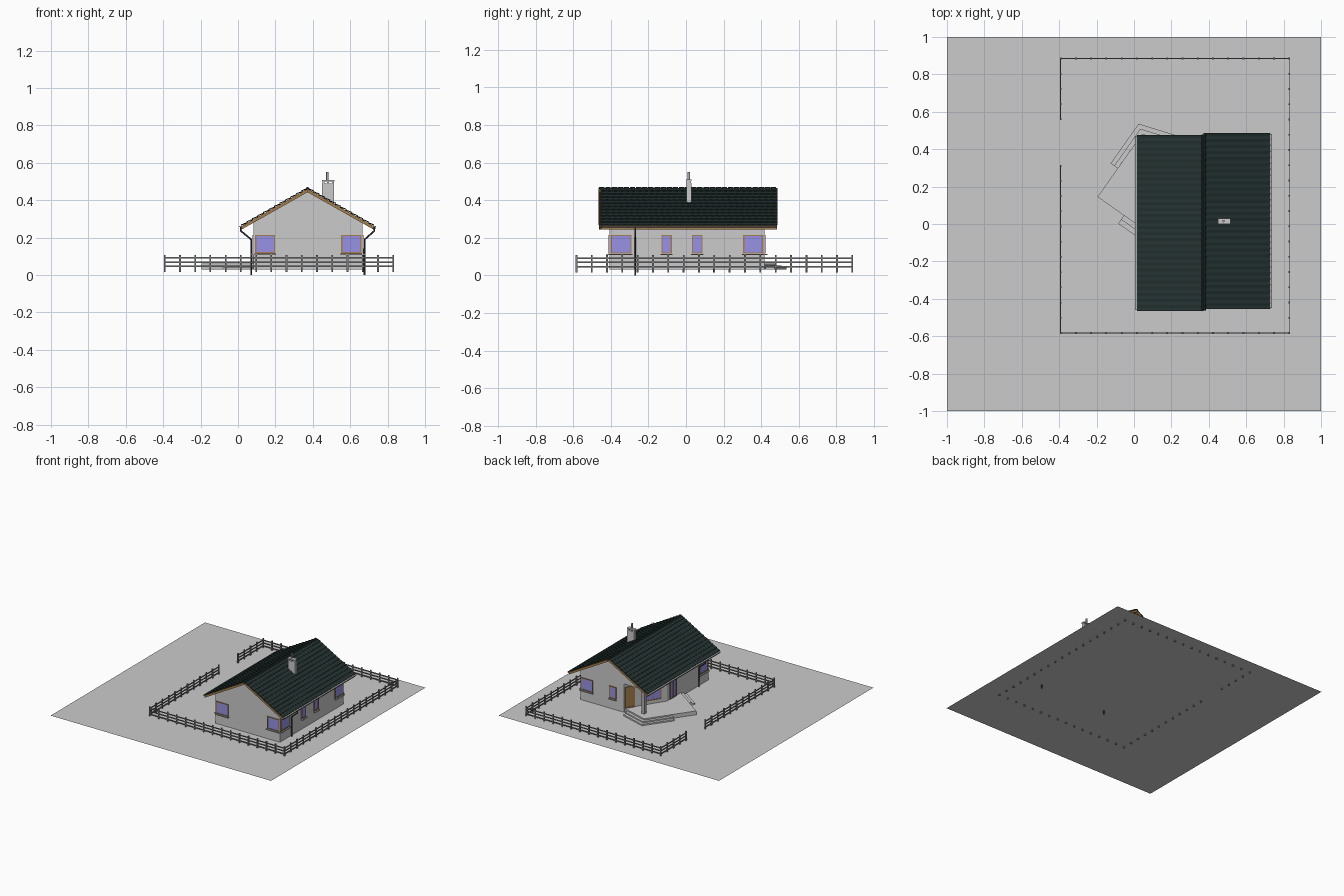
import bpy, bmesh, math
from mathutils import Vector

if "Cube" in bpy.data.objects:
    bpy.data.objects.remove(bpy.data.objects["Cube"])

def material(name, r, g, b):
    m = bpy.data.materials.new(name)
    m.diffuse_color = (r, g, b, 1)
    m.use_nodes = True
    m.node_tree.nodes["Principled BSDF"].inputs["Base Color"].default_value = m.diffuse_color
    return m

GREY = material("light_grey", .60, .60, .60)
STONE = material("stone_grey", .42, .42, .42)
FENCE = material("fence_grey", .22, .22, .22)
ROOF = material("dark_green_tile", .017, .031, .030)
WOOD = material("brown_wood", .38, .21, .075)
GLASS = material("blue_glass", .31, .29, .78)
DARK = material("dark_metal", .04, .04, .04)

def add(name, bm, mat):
    bmesh.ops.recalc_face_normals(bm, faces=bm.faces)
    me = bpy.data.meshes.new(name)
    bm.to_mesh(me)
    bm.free()
    me.materials.append(mat)
    ob = bpy.data.objects.new(name, me)
    bpy.context.collection.objects.link(ob)
    return ob

def prism(name, pts, a, b, mat, along="z"):
    """Extrude a 2D outline from a to b, along z (xy outline) or y (xz outline)."""
    at = (lambda p, t: (p[0], p[1], t)) if along == "z" else (lambda p, t: (p[0], t, p[1]))
    bm = bmesh.new()
    lo = [bm.verts.new(at(p, a)) for p in pts]
    hi = [bm.verts.new(at(p, b)) for p in pts]
    bm.faces.new(lo)
    bm.faces.new(hi)
    n = len(pts)
    for i in range(n):
        j = (i + 1) % n
        bm.faces.new((lo[i], lo[j], hi[j], hi[i]))
    return add(name, bm, mat)

def box(name, c, s, mat, rot=0):
    bm = bmesh.new()
    bmesh.ops.create_cube(bm, size=1)
    bmesh.ops.scale(bm, vec=s, verts=bm.verts)
    ob = add(name, bm, mat)
    ob.location, ob.rotation_euler.z = c, rot
    return ob

def tube(name, pts, r, mat):
    cu = bpy.data.curves.new(name, "CURVE")
    cu.dimensions, cu.bevel_depth, cu.bevel_resolution, cu.use_fill_caps = "3D", r, 2, True
    sp = cu.splines.new("POLY")
    sp.points.add(len(pts) - 1)
    for p, q in zip(sp.points, pts):
        p.co = (*q, 1)
    cu.materials.append(mat)
    bpy.context.collection.objects.link(bpy.data.objects.new(name, cu))

G = .03  # ground level

# Ground sheet
bm = bmesh.new()
bm.faces.new([bm.verts.new((x, y, G)) for x, y in ((-1, -1), (1, -1), (1, 1), (-1, 1))])
add("ground", bm, GREY)

# House walls with the cut porch corner, gable block above
X0, X1, Y0, Y1 = .083, .665, -.407, .418
RX = .372
foot = [(X0, Y0), (X1, Y0), (X1, Y1), (.27, Y1), (X0, .13)]
prism("walls", foot, G, .262, GREY)
prism("gable_walls", [(X0, .262), (X1, .262), (X1, .28), (RX, .446), (X0, .28)], Y0, Y1, GREY, "y")
box("porch_column", (.1, .402, .16), (.026, .026, .205), STONE)

# Windows and doors: frame bars, glass plate, sill
def window(name, x, y, deg, w, z0=.115, z1=.215, door=False, bars=0):
    a = math.radians(deg)
    n, t = Vector((math.cos(a), math.sin(a), 0)), Vector((-math.sin(a), math.cos(a), 0))
    o, zc, h, f = Vector((x, y, 0)), (z0 + z1) / 2, z1 - z0, .007
    def part(label, off, u, z, d, wu, hz, m):
        p = o + n * off + t * u
        box(name + label, (p.x, p.y, z), (d, wu, hz), m, a)
    part("_panel" if door else "_glass", .001, 0, zc, .004, w, h, WOOD if door else GLASS)
    for s in (-1, 1):
        part("_jamb", .002, s * (w - f) / 2, zc, .008, f, h, WOOD)
        part("_rail", .002, 0, zc + s * (h - f) / 2, .008, w, f, WOOD)
    for i in range(bars):
        part("_mullion", .002, w * ((i + 1) / (bars + 1) - .5), zc, .008, f * .7, h, WOOD)
    if z0 > .1:
        part("_sill", .006, 0, z0 - .004, .02, w + .008, .006, STONE)

for x in (.145, .605):
    window("front_window", x, Y0, -90, .108)
for y, w in ((-.345, .112), (-.103, .056), (.06, .058), (.357, .108)):
    window("right_window", X1, y, 0, w)
window("back_corner_window", .605, Y1, 90, .108)
window("back_small_window", .37, Y1, 90, .06)
window("left_corner_window", X0, -.345, 180, .112)
window("terrace_door", X0, .05, 180, .085, .062, .215, bars=1)
diag = math.degrees(math.atan2(.288, .187)) + 90
window("entrance_door", .244, .378, diag, .075, .062, .235, door=True)
window("porch_window", .143, .223, diag, .13, .09, .215, bars=1)

# Roof: boards, stepped wavy tiles, gutters and downpipes on each slope
TOP, EAVE, HALF = .461, .262, .352
L = math.hypot(HALF, TOP - EAVE)
cs, sn = HALF / L, (TOP - EAVE) / L
ROWS, COLS, SEG = 12, 29, 6
for s, ya, yb, side in ((-1, -.465, .475, "left"), (1, -.455, .487, "right")):
    xe = RX + s * HALF
    prism(side + "_roof_boards", [(RX, TOP), (xe, EAVE), (xe, EAVE - .018), (RX, TOP - .018)],
          ya + .002, yb - .002, WOOD, "y")
    bm = bmesh.new()
    grid = []
    for r in range(ROWS):
        for u, h in ((r, .002), (r + 1, .007)):
            u *= L / ROWS
            line = []
            for k in range(COLS * SEG + 1):
                hh = h + .0025 * (1 + math.cos(k * math.tau / SEG)) / 2
                line.append(bm.verts.new((RX + s * (u * cs + hh * sn), ya + (yb - ya) * k / (COLS * SEG),
                                          TOP - u * sn + hh * cs)))
            grid.append(line)
    for p, q in zip(grid, grid[1:]):
        for k in range(COLS * SEG):
            bm.faces.new((p[k], p[k + 1], q[k + 1], q[k]))
    tiles = add(side + "_roof_tiles", bm, ROOF)
    # thicken downwards whatever way the sheet ended up facing
    mod = tiles.modifiers.new("thickness", "SOLIDIFY")
    mod.thickness = .004
    mod.offset = -1 if tiles.data.polygons[0].normal.z > 0 else 1
    # half-round gutter
    gx, gz = xe + s * .005, EAVE + .001
    arc = [(gx + .009 * math.cos(math.pi * (1 + i / 6)), gz + .009 * math.sin(math.pi * (1 + i / 6)))
           for i in range(7)]
    prism(side + "_gutter", arc, ya + .005, yb - .005, STONE, "y")
    wx = X0 - .012 if s < 0 else X1 + .012
    tube(side + "_downpipe", [(gx, -.27, .257), (gx, -.27, .236), (wx, -.27, .19), (wx, -.27, 0)], .005, DARK)

# Ridge caps
for i in range(COLS):
    y = -.462 + i * .0326
    prism("ridge_cap", [(RX - .012, .459), (RX - .007, .468), (RX, .471), (RX + .007, .468), (RX + .012, .459)],
          y, y + .029, ROOF, "y")

# Chimney with open crown and pot
CX, CY = .482, .015
box("chimney_stack", (CX, CY, .435), (.064, .026, .11), GREY)
for sx in (-1, 0, 1):
    box("chimney_pier", (CX + sx * .026, CY, .495), (.011, .024, .014), GREY)
box("chimney_cap", (CX, CY, .505), (.068, .03, .008), GREY)
tube("chimney_pot", [(CX - .004, CY, .505), (CX - .004, CY, .55)], .007, STONE)

# Angled terrace with two flights of steps
C = Vector((-.195, .145))
d = Vector((.576, .817))      # along the entrance edge
e = Vector((.817, -.576))     # along the side edge
bis = Vector((-.324, .946)) * 1.24
corner = Vector((.043, .482))
prism("terrace", [C, corner, (.235, .423), (.3, .40), (.15, -.09), C + e * .34], G, .062, GREY)
for i, (off, top) in enumerate(((.023, .051), (.046, .041))):
    k = corner + bis * off
    end = (.235, k.y - .306 * (.235 - k.x))
    prism("entrance_step_%d" % i, [C + d * .187, C + d * .187 - e * off, k, end, (.235, .41), corner], G, top, GREY)
    prism("side_step_%d" % i, [C + e * .173, C + e * .173 - d * off * 1.15, C + e * .36 - d * off * 1.15,
                               C + e * .36], G, top, GREY)

# Post and rail fence, open on the left side for the gate
FX0, FX1, FY0, FY1 = -.392, .83, -.583, .885
runs = [((FX0, FY0), (FX1, FY0), 15), ((FX1, FY0), (FX1, FY1), 18), ((FX1, FY1), (FX0, FY1), 15),
        ((FX0, FY1), (FX0, .56), 4), ((FX0, .312), (FX0, FY0), 11)]
for a, b, n in runs:
    a, b = Vector(a), Vector(b)
    mid, v = (a + b) / 2, b - a
    ang = math.atan2(v.y, v.x)
    for i in range(n + 1):
        p = a.lerp(b, i / n)
        box("fence_post", (p.x, p.y, .062), (.009, .009, .092), FENCE)
    for z in (.046, .069, .092):
        box("fence_rail", (mid.x, mid.y, z), (v.length, .005, .008), FENCE, ang)
